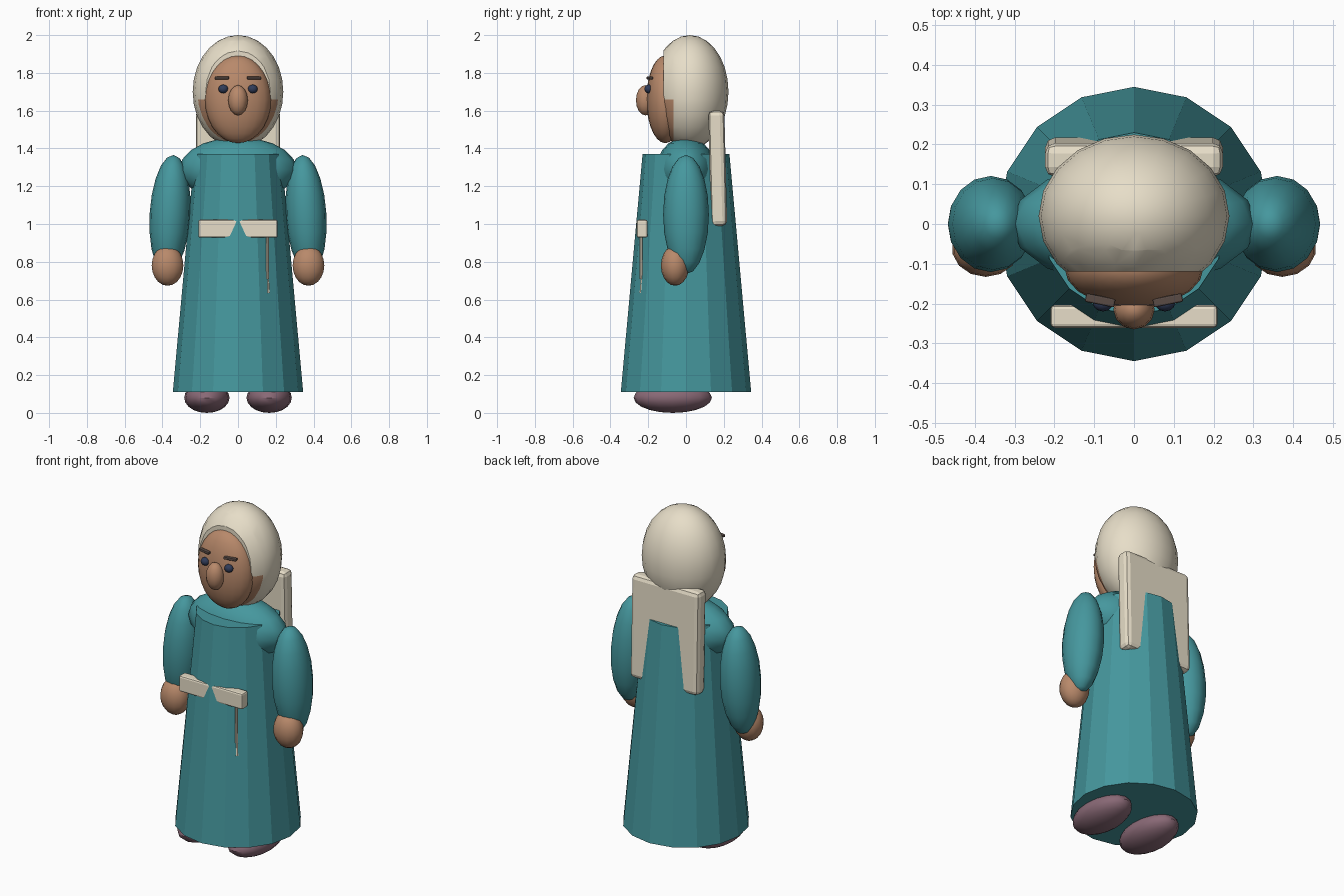
import bpy, bmesh, math

if "Cube" in bpy.data.objects:
    bpy.data.objects.remove(bpy.data.objects["Cube"])

def mat(name, rgb):
    m = bpy.data.materials.new(name)
    m.diffuse_color = (*rgb, 1)
    m.use_nodes = True
    m.node_tree.nodes["Principled BSDF"].inputs["Base Color"].default_value = m.diffuse_color
    return m

TEAL = mat("teal cloth", (0.06, 0.31, 0.34))
CREAM = mat("cream", (0.80, 0.73, 0.58))
SKIN = mat("skin", (0.48, 0.25, 0.145))
MAUVE = mat("mauve shoe", (0.25, 0.14, 0.18))
NAVY = mat("dark blue", (0.03, 0.045, 0.10))
BROWN = mat("dark brown", (0.10, 0.07, 0.06))

def finish(name, m, smooth=40):
    ob = bpy.context.object
    ob.name = name
    ob.data.materials.append(m)
    bpy.ops.object.transform_apply(location=False, rotation=False, scale=True)
    if smooth:
        bpy.ops.object.shade_smooth_by_angle(angle=math.radians(smooth))
    return ob

def ball(name, loc, radii, m, rot=(0, 0, 0), seg=16, rings=10):
    bpy.ops.mesh.primitive_uv_sphere_add(segments=seg, ring_count=rings, radius=1,
                                         location=loc, rotation=rot)
    bpy.context.object.scale = radii
    return finish(name, m)

def box(name, loc, size, m, bevel, rot=(0, 0, 0)):
    bpy.ops.mesh.primitive_cube_add(size=1, location=loc, rotation=rot)
    bpy.context.object.scale = size
    ob = finish(name, m, 0)
    b = ob.modifiers.new("bevel", 'BEVEL')
    b.width, b.segments = bevel, 2
    return ob

# robe: flat-sided cone, and the rounded shoulders above it
bpy.ops.mesh.primitive_cone_add(vertices=16, radius1=0.345, radius2=0.23, depth=1.26,
                                location=(0, 0, 0.74))
finish("robe", TEAL, 0)
ball("shoulders", (0, 0, 1.29), (0.31, 0.157, 0.17), TEAL)

# head covering: ellipsoid cut flat at the front, lower front strip shows skin
hood = ball("hood", (0, 0.02, 1.70), (0.24, 0.205, 0.30), CREAM, seg=20, rings=14)
hood.data.materials.append(SKIN)
bm = bmesh.new()
bm.from_mesh(hood.data)
def cut(co, no, clear=False):
    return bmesh.ops.bisect_plane(bm, geom=bm.verts[:] + bm.edges[:] + bm.faces[:],
                                  plane_co=co, plane_no=no, clear_outer=clear)
rim = cut((0, -0.14, 0), (0, -1, 0), True)
bmesh.ops.edgeloop_fill(bm, edges=[e for e in rim["geom_cut"]
                                   if isinstance(e, bmesh.types.BMEdge)])
cut((0, 0, -0.04), (0, 0, 1))
cut((0, -0.085, 0), (0, 1, 0))
for f in bm.faces:
    c = f.calc_center_median()
    if c.y < -0.085 and c.z < -0.04:
        f.material_index = 1
bm.to_mesh(hood.data)
bm.free()

# face
ball("face", (0, -0.11, 1.66), (0.175, 0.10, 0.232), SKIN, seg=20, rings=14)
ball("nose", (0, -0.215, 1.655), (0.052, 0.05, 0.08), SKIN, seg=12, rings=8)

# paired parts
for s, side in ((1, "right"), (-1, "left")):
    ball("eye_" + side, (s * 0.078, -0.198, 1.715), (0.026, 0.022, 0.023), NAVY, seg=12, rings=8)
    box("eyebrow_" + side, (s * 0.085, -0.192, 1.773), (0.075, 0.022, 0.015), BROWN, 0.004,
        (0, 0, s * 0.2))
    ball("sleeve_" + side, (s * 0.36, 0, 1.05), (0.108, 0.121, 0.316), TEAL, (0, -s * 0.06, 0))
    ball("hand_" + side, (s * 0.373, -0.058, 0.78), (0.086, 0.075, 0.107), SKIN, seg=14, rings=10)
    ball("shoe_" + side, (s * 0.165, -0.07, 0.08), (0.12, 0.207, 0.08), MAUVE)

# sash with hanging cord and tassel
box("sash", (0, -0.2325, 0.975), (0.42, 0.057, 0.095), CREAM, 0.010)
bpy.ops.mesh.primitive_cylinder_add(vertices=8, radius=0.008, depth=0.24,
                                    location=(0.157, -0.237, 0.83))
finish("cord", CREAM)
bpy.ops.mesh.primitive_cone_add(vertices=8, radius1=0.012, radius2=0.006, depth=0.07,
                                location=(0.158, -0.234, 0.67))
finish("tassel", CREAM)

# back panel, leaning very slightly
box("back_panel", (0, 0.168, 1.295), (0.447, 0.085, 0.61), CREAM, 0.025, (0.025, 0, 0))
